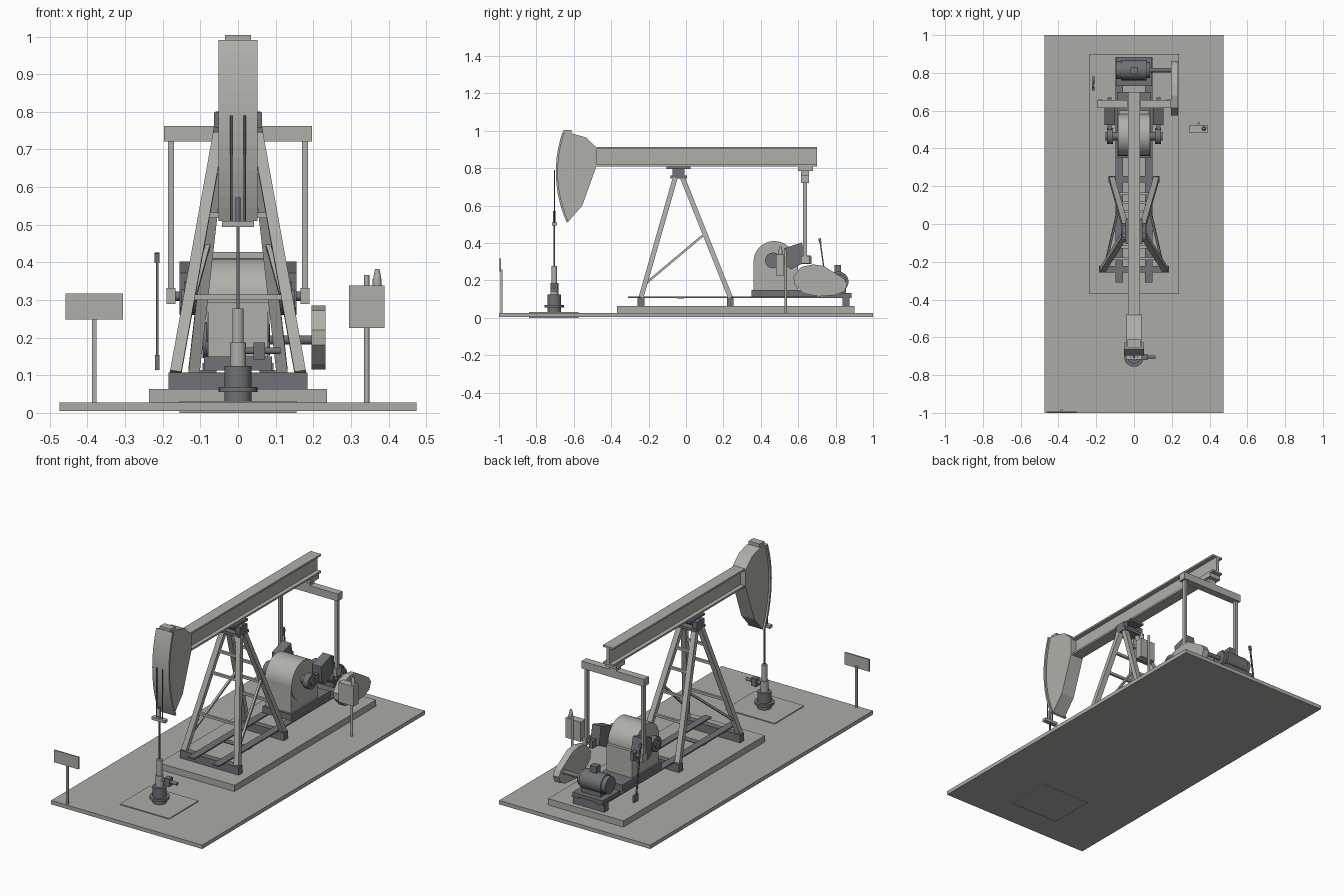
import bpy, bmesh, math
from mathutils import Vector, Matrix


def material(name, rgb):
    m = bpy.data.materials.new(name)
    m.diffuse_color = (*rgb, 1)
    return m


LIGHT = material("warm_grey_paint", (0.44, 0.43, 0.395))
PAD = material("concrete_grey", (0.42, 0.41, 0.385))
DARK = material("dark_steel", (0.16, 0.17, 0.18))


def finish(name, bm, mat):
    bmesh.ops.recalc_face_normals(bm, faces=bm.faces)
    me = bpy.data.meshes.new(name)
    bm.to_mesh(me)
    bm.free()
    me.materials.append(mat)
    ob = bpy.data.objects.new(name, me)
    bpy.context.collection.objects.link(ob)
    return ob


def box(name, x0, x1, y0, y1, z0, z1, mat=LIGHT):
    bm = bmesh.new()
    bmesh.ops.create_cube(bm, size=1)
    for v in bm.verts:
        v.co = ((x0 + x1) / 2 + v.co.x * (x1 - x0), (y0 + y1) / 2 + v.co.y * (y1 - y0),
                (z0 + z1) / 2 + v.co.z * (z1 - z0))
    return finish(name, bm, mat)


def frame(p, q):
    """Matrix whose local z runs from p to q, placed at the midpoint."""
    p, q = Vector(p), Vector(q)
    z = (q - p).normalized()
    ref = Vector((0, 1, 0)) if abs(z.x) > 0.9 else Vector((1, 0, 0))
    y = z.cross(ref).normalized()
    x = y.cross(z)
    m = Matrix((x, y, z)).transposed().to_4x4()
    m.translation = (p + q) / 2
    return m, (q - p).length


def bar(name, p, q, w, d, mat=LIGHT):
    m, length = frame(p, q)
    bm = bmesh.new()
    bmesh.ops.create_cube(bm, size=1)
    bm.transform(m @ Matrix.Diagonal((w, d, length, 1)))
    return finish(name, bm, mat)


def cyl(name, p, q, r, mat=LIGHT, r2=None, n=24):
    m, length = frame(p, q)
    bm = bmesh.new()
    bmesh.ops.create_cone(bm, cap_ends=True, segments=n, radius1=r,
                          radius2=r if r2 is None else r2, depth=length)
    for f in bm.faces:
        f.smooth = len(f.verts) == 4
    for e in bm.edges:
        e.smooth = all(f.smooth for f in e.link_faces)
    bm.transform(m)
    return finish(name, bm, mat)


def profile(name, pts, x0, x1, mat=LIGHT):
    """Side outline in (y, z) extruded across x."""
    bm = bmesh.new()
    f = bm.faces.new([bm.verts.new((x0, y, z)) for y, z in pts])
    out = bmesh.ops.extrude_face_region(bm, geom=[f])
    bmesh.ops.translate(bm, vec=(x1 - x0, 0, 0),
                        verts=[v for v in out["geom"] if isinstance(v, bmesh.types.BMVert)])
    return finish(name, bm, mat)


SIDES = (("left", -1), ("right", 1))

# Ground slab, plinth and well cellar plate
box("ground_slab", -0.475, 0.475, -1, 1, 0.005, 0.027, PAD)
box("plinth", -0.237, 0.237, -0.37, 0.9, 0.027, 0.063, PAD)
box("cellar_plate", -0.155, 0.155, -0.84, -0.575, 0, 0.032, PAD)

# Skid: two long flat rails on cross beams
for side, s in SIDES:
    box(f"skid_rail_{side}", s * 0.078 - 0.021, s * 0.078 + 0.021, -0.31, 0.885, 0.106, 0.114, DARK)
for name, y, w in (("front", -0.24, 0.185), ("middle", -0.03, 0.1), ("rear", 0.237, 0.135), ("motor", 0.855, 0.098)):
    z0 = 0.104 if name == "middle" else 0.063
    box(f"skid_cross_beam_{name}", -w, w, y - 0.018, y + 0.018, z0, 0.108, DARK)

# Support tower: four sloping legs, rungs and side braces
FRONT = (Vector((0.165, -0.24, 0.11)), Vector((0.05, -0.058, 0.748)))
REAR = (Vector((0.117, 0.237, 0.11)), Vector((0.045, -0.018, 0.748)))


def on_leg(leg, z, s=1):
    a, b = leg
    p = a.lerp(b, (z - a.z) / (b.z - a.z))
    return Vector((p.x * s, p.y, p.z))


for side, s in SIDES:
    for name, leg in (("front", FRONT), ("rear", REAR)):
        bar(f"tower_leg_{name}_{side}", on_leg(leg, 0.108, s), on_leg(leg, 0.75, s), 0.03, 0.026)
    bar(f"tower_side_brace_{side}", on_leg(FRONT, 0.18, s), on_leg(REAR, 0.45, s), 0.012, 0.012)
for name, leg, heights in (("front", FRONT, (0.307, 0.525, 0.64)), ("rear", REAR, (0.3, 0.42, 0.54, 0.64))):
    for i, z in enumerate(heights):
        bar(f"tower_rung_{name}_{i + 1}", on_leg(leg, z, -1), on_leg(leg, z), 0.014, 0.014)

# Centre bearing on top of the tower
box("saddle_plate", -0.065, 0.065, -0.083, 0.005, 0.745, 0.76, DARK)
cyl("saddle_shaft", (-0.06, -0.04, 0.78), (0.06, -0.04, 0.78), 0.021, DARK)
for side, s in SIDES:
    box(f"saddle_bearing_{side}", s * 0.05 - 0.014, s * 0.05 + 0.014, -0.073, -0.007, 0.76, 0.798, DARK)
box("saddle_top_plate", -0.045, 0.045, -0.105, 0.025, 0.797, 0.809, DARK)

# Walking beam, an I section
box("beam_web", -0.009, 0.009, -0.49, 0.7, 0.815, 0.91)
box("beam_top_flange", -0.033, 0.033, -0.49, 0.7, 0.904, 0.914)
box("beam_bottom_flange", -0.033, 0.033, -0.49, 0.7, 0.809, 0.819)

# Curved head: arc about the centre bearing, with a wider face plate
def arc(r, a0, a1, n=14):
    return [(-0.04 - r * math.cos(a), 0.78 + r * math.sin(a))
            for a in (a0 + (a1 - a0) * i / n for i in range(n + 1))]


A0, A1 = -0.424, 0.328
profile("beam_head", arc(0.648, A0, A1) + [(-0.605, 0.985), (-0.535, 0.965), (-0.477, 0.91),
                                           (-0.477, 0.815), (-0.555, 0.6)], -0.041, 0.041)
profile("head_face_plate", arc(0.656, A0, A1) + arc(0.645, A1, A0), -0.052, 0.052)
box("head_cap", -0.034, 0.034, -0.655, -0.612, 0.98, 1.004)

# Bridle cables, carrier bar and polished rod
WY = -0.704
for side, s in SIDES:
    cyl(f"bridle_cable_{side}", (s * 0.018, WY, 0.5), (s * 0.018, WY, 0.79), 0.003, DARK, n=8)
box("carrier_bar", -0.042, 0.042, WY - 0.013, WY + 0.013, 0.494, 0.51)
cyl("rod_clamp", (0, WY, 0.51), (0, WY, 0.572), 0.007, DARK, n=12)
cyl("polished_rod", (0, WY, 0.26), (0, WY, 0.52), 0.0045, DARK, n=12)

# Wellhead
cyl("stuffing_box", (0, WY, 0.18), (0, WY, 0.277), 0.015)
cyl("wellhead_tee", (0, WY, 0.12), (0, WY, 0.187), 0.021, LIGHT)
cyl("wellhead_body", (0, WY, 0.03), (0, WY, 0.125), 0.036, DARK)
cyl("wellhead_flange", (0, WY, 0.055), (0, WY, 0.069), 0.052, DARK)
cyl("flow_pipe", (0.01, WY, 0.165), (0.113, WY, 0.165), 0.009, DARK, n=16)
box("flow_valve", 0.041, 0.072, WY - 0.016, WY + 0.016, 0.142, 0.187, DARK)

# Gearbox
box("gearbox_base", -0.09, 0.09, 0.35, 0.7, 0.113, 0.15, DARK)
box("gearbox_body", -0.08, 0.08, 0.362, 0.6, 0.15, 0.3)
cyl("gearbox_drum", (-0.084, 0.472, 0.3), (0.084, 0.472, 0.3), 0.111, n=32)
cyl("crank_shaft", (-0.15, 0.465, 0.307), (0.15, 0.465, 0.307), 0.022, DARK)

# Cranks, counterweights and pitman rods
for side, s in SIDES:
    cyl(f"crank_hub_{side}", (s * 0.11, 0.465, 0.307), (s * 0.143, 0.465, 0.307), 0.042, DARK)
    bar(f"crank_arm_{side}", (s * 0.13, 0.44, 0.306), (s * 0.13, 0.67, 0.311), 0.02, 0.045, DARK)
    profile(f"counterweight_{side}", [(0.525, 0.372), (0.62, 0.403), (0.64, 0.3), (0.56, 0.26), (0.53, 0.28)],
            s * 0.1, s * 0.155, DARK)
    cyl(f"wrist_pin_{side}", (s * 0.13, 0.637, 0.31), (s * 0.185, 0.637, 0.31), 0.012, DARK, n=16)
    box(f"pitman_bearing_{side}", s * 0.178 - 0.012, s * 0.178 + 0.012, 0.615, 0.66, 0.29, 0.332)
    box(f"pitman_rod_{side}", s * 0.178 - 0.008, s * 0.178 + 0.008, 0.626, 0.648, 0.33, 0.725)

# Equaliser hanging from the beam tail
box("equaliser_bar", -0.197, 0.197, 0.615, 0.657, 0.721, 0.763)
box("equaliser_neck", -0.022, 0.022, 0.615, 0.657, 0.76, 0.79)
box("equaliser_bearing", -0.036, 0.036, 0.6, 0.678, 0.785, 0.81)

# Motor with feet and terminal box
box("motor_base", -0.095, 0.095, 0.73, 0.885, 0.113, 0.132, DARK)
box("motor_feet", -0.06, 0.06, 0.775, 0.855, 0.13, 0.16, DARK)
cyl("motor_body", (-0.07, 0.815, 0.194), (0.065, 0.815, 0.194), 0.054, DARK)
cyl("motor_fan_cover", (-0.095, 0.815, 0.194), (-0.068, 0.815, 0.194), 0.048, DARK)
cyl("motor_end_bell", (0.065, 0.815, 0.194), (0.085, 0.815, 0.194), 0.042, DARK)
cyl("motor_shaft", (0.08, 0.815, 0.194), (0.2, 0.815, 0.194), 0.012, DARK, n=16)
box("motor_terminal_box", -0.018, 0.022, 0.793, 0.829, 0.235, 0.283, DARK)

# Belt guard beside the motor
profile("belt_guard", [(0.575, 0.22), (0.615, 0.272), (0.68, 0.286), (0.735, 0.278), (0.845, 0.21), (0.862, 0.18),
                       (0.848, 0.142), (0.8, 0.122), (0.71, 0.115), (0.63, 0.13), (0.578, 0.18)], 0.196, 0.233)

# Brake lever
BX = -0.215
box("brake_lever_foot", BX - 0.006, BX + 0.006, 0.74, 0.78, 0.114, 0.154, DARK)
bar("brake_lever", (BX, 0.755, 0.14), (BX, 0.717, 0.41), 0.007, 0.007, DARK)
bar("brake_lever_grip", (BX, 0.718, 0.4), (BX, 0.714, 0.425), 0.013, 0.013, DARK)

# Control box on its post with warning lamp
box("control_box", 0.295, 0.39, 0.482, 0.525, 0.226, 0.338)
cyl("control_post", (0.342, 0.533, 0.027), (0.342, 0.533, 0.366), 0.007, n=12)
cyl("lamp_base", (0.37, 0.505, 0.338), (0.37, 0.505, 0.356), 0.012, n=16)
cyl("lamp_dome", (0.37, 0.505, 0.356), (0.37, 0.505, 0.382), 0.011, r2=0.006, n=16)

# Blank sign at the front edge
box("sign_board", -0.458, -0.305, -0.998, -0.99, 0.248, 0.317)
box("sign_post", -0.388, -0.376, -0.992, -0.982, 0.027, 0.26)
